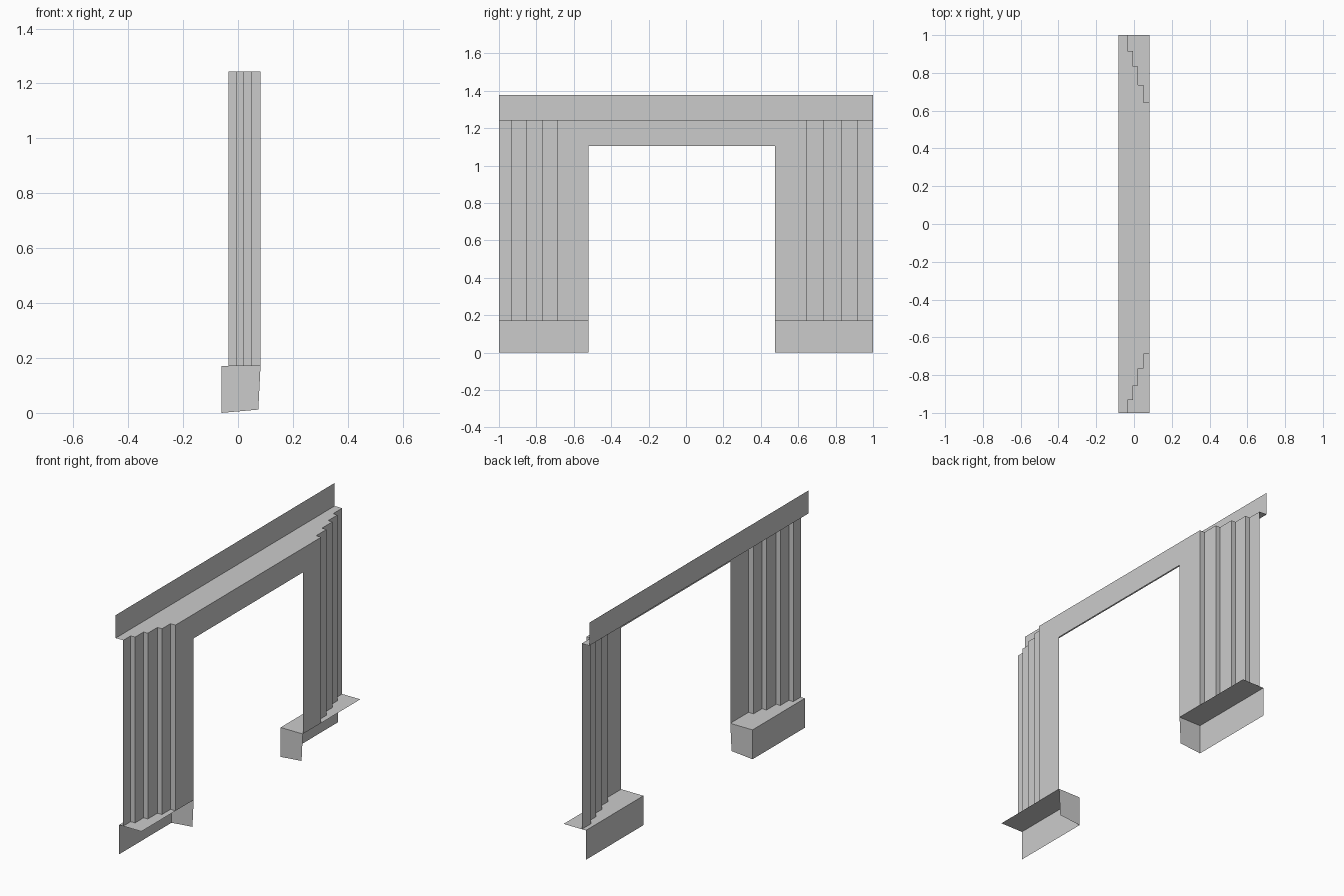
import bpy

if "Cube" in bpy.data.objects:
    bpy.data.objects.remove(bpy.data.objects["Cube"])

Z_BASE, Z_OPEN, Z_SHELF, Z_TOP = 0.17, 1.104, 1.244, 1.377
X_BACK, X_FRONT, X_WALL = -0.082, 0.082, -0.06
STEP_X = [-0.034, -0.006, 0.021, 0.05, X_FRONT]      # stepped jamb depths, outside to inside


def make(name, polys):
    verts, index, faces = [], {}, []
    for poly in polys:
        face = []
        for p in poly:
            key = tuple(round(c, 5) for c in p)
            if key not in index:
                index[key] = len(verts)
                verts.append(key)
            face.append(index[key])
        faces.append(face)
    mesh = bpy.data.meshes.new(name)
    mesh.from_pydata(verts, [], faces)
    mesh.update()
    obj = bpy.data.objects.new(name, mesh)
    bpy.context.collection.objects.link(obj)
    return obj


def wall(a, b, z0, z1):
    """Upright panel between plan points a and b."""
    return [(*a, z0), (*b, z0), (*b, z1), (*a, z1)]


def stair(ys):
    """Plan outline stepping from the outer edge to the opening."""
    pts = []
    for x, y0, y1 in zip(STEP_X, ys, ys[1:]):
        pts += [(x, y0), (x, y1)]
    return pts


left = stair([-1, -0.932, -0.854, -0.766, -0.688, -0.522])
right = stair([1, 0.917, 0.833, 0.737, 0.643, 0.475])

for side, plan in (("left", left), ("right", right)):
    # Stepped jamb, open at the back
    path = plan if side == "left" else plan[::-1]
    make(side + "_jamb", [wall(a, b, Z_BASE, Z_SHELF) for a, b in zip(path, path[1:])])

    # Plinth: back wall, top and inner cheek only
    yo, yi = plan[0][1], plan[-1][1]
    lo, hi = min(yo, yi), max(yo, yi)
    cheek = [(X_WALL, yi, 0), (0.074, yi, 0.012), (X_FRONT, yi, Z_BASE), (X_WALL, yi, Z_BASE)]
    make(side + "_plinth", [
        wall((X_WALL, hi), (X_WALL, lo), 0, Z_BASE),
        [(X_WALL, lo, Z_BASE), (X_FRONT, lo, Z_BASE), (X_FRONT, hi, Z_BASE), (X_WALL, hi, Z_BASE)],
        cheek[::-1] if side == "left" else cheek])

# Lintel over the opening
make("lintel", [wall((X_FRONT, left[-1][1]), (X_FRONT, right[-1][1]), Z_OPEN, Z_SHELF)])

# Shelf following the stepped plan
outline = [(X_BACK, -1)] + left[:-1] + right[-2::-1] + [(X_BACK, 1)]
make("top_shelf", [[(x, y, Z_SHELF) for x, y in outline]])

# Upright panel behind the shelf
make("top_panel", [wall((X_BACK, -1), (X_BACK, 1), Z_SHELF, Z_TOP)])
